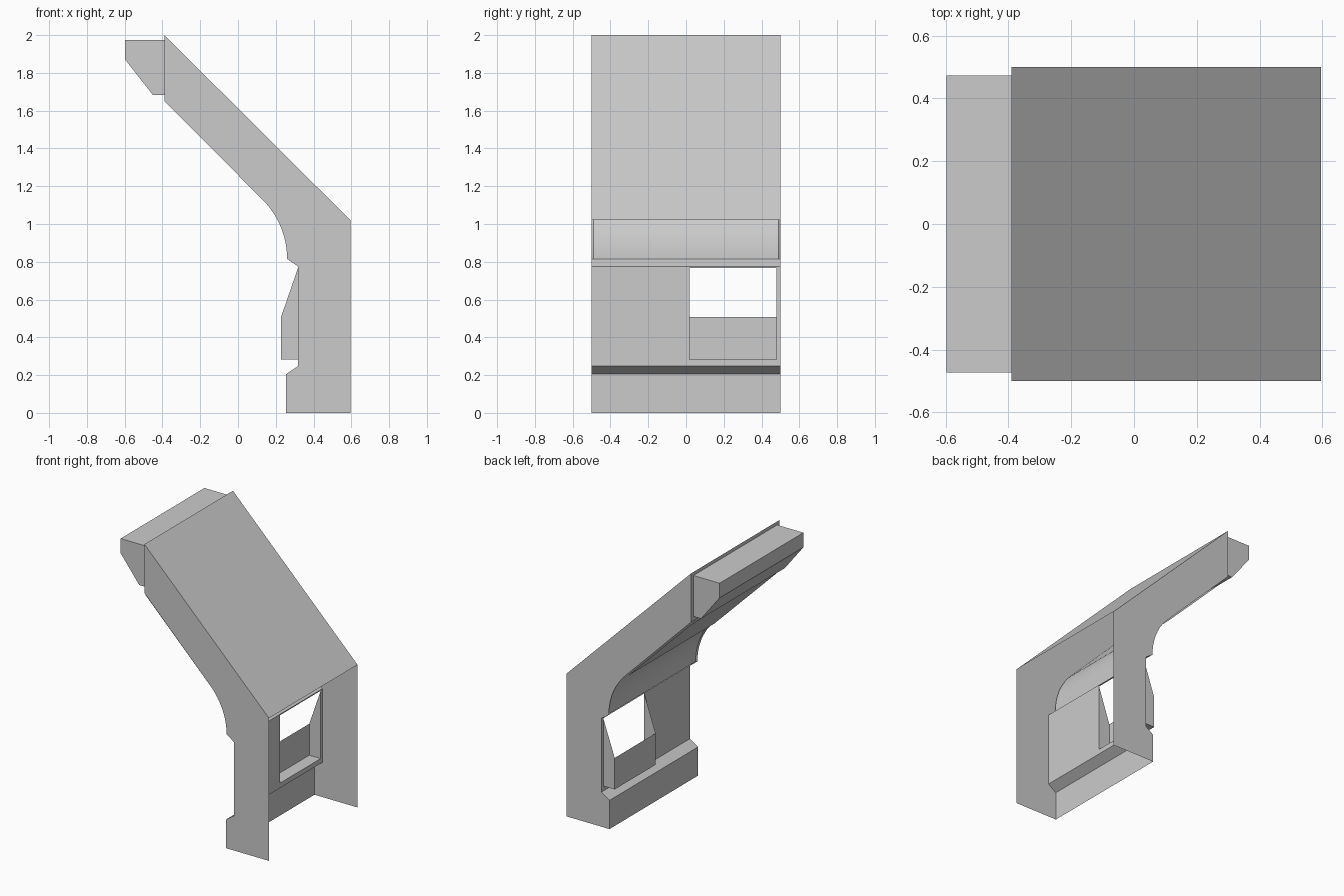
import bpy, bmesh
from math import cos, sin, radians

if "Cube" in bpy.data.objects:
    bpy.data.objects.remove(bpy.data.objects["Cube"])


def make(name, faces, smooth=False):
    """Object from a list of polygons given as point lists."""
    bm = bmesh.new()
    for f in faces:
        bm.faces.new([bm.verts.new(p) for p in f])
    bmesh.ops.remove_doubles(bm, verts=bm.verts, dist=1e-4)
    bmesh.ops.recalc_face_normals(bm, faces=bm.faces)
    me = bpy.data.meshes.new(name)
    bm.to_mesh(me)
    bm.free()
    ob = bpy.data.objects.new(name, me)
    bpy.context.collection.objects.link(ob)
    if smooth:
        bpy.ops.object.select_all(action='DESELECT')
        ob.select_set(True)
        bpy.context.view_layer.objects.active = ob
        bpy.ops.object.shade_smooth_by_angle(angle=radians(30))
    return ob


def at(pts, y):
    return [(x, y, z) for x, z in pts]


def strip(a, b, ya, yb):
    """Quads between profile a at ya and profile b at yb."""
    A, B = at(a, ya), at(b, yb)
    return [[A[i], A[i + 1], B[i + 1], B[i]] for i in range(len(a) - 1)]


def arc(r):
    return [(-0.184 + r * cos(radians(t)), 0.815 + r * sin(radians(t)))
            for t in [45 - 45 * i / 12 for i in range(13)]]


# Side profile: ceiling slope and curve, then the stepped wall
R = 0.444
rim = [(-0.39, 1.651)] + arc(R)
wall_top, wall_low = (0.318, 0.775), (0.318, 0.248)
foot = [wall_low, (0.255, 0.205), (0.255, 0)]
outline = rim + [wall_top] + foot + [(0.595, 0), (0.595, 1.02), (-0.39, 2.0)]
make("side_walls", [at(outline, -0.5), at(outline, 0.5)])

# Roof slope and its closed upper end
make("roof", strip([(0.595, 1.02), (-0.39, 2.0), (-0.39, 1.651)],
                   [(0.595, 1.02), (-0.39, 2.0), (-0.39, 1.651)], -0.5, 0.5))

# Recessed ceiling with a narrow rim on each side
inner = [(-0.39, 1.664)] + arc(R + 0.008)
faces = strip(inner, inner, -0.49, 0.49)
for s in (-1, 1):
    faces += strip(rim, inner, s * 0.5, s * 0.49)
make("curved_ceiling", faces, smooth=True)

# Thin lining hanging just under the ceiling slope
lining = [(-0.39, 1.635), (0.118, 1.128)]
make("ceiling_lining", strip(lining, lining, -0.49, 0.49))

# Ledges above and below the window wall
ledge = [rim[-1], wall_top]
make("upper_ledge", strip(ledge, ledge, -0.5, 0.5))
make("lower_wall", strip(foot, foot, -0.5, 0.5))

# Window wall with an opening
ys, zs = [-0.5, 0.018, 0.48, 0.5], [0.248, 0.283, 0.768, 0.775]
faces = []
for i in range(3):
    for j in range(3):
        if (i, j) != (1, 1):
            y0, y1, z0, z1 = ys[i], ys[i + 1], zs[j], zs[j + 1]
            faces.append([(0.318, y0, z0), (0.318, y1, z0),
                          (0.318, y1, z1), (0.318, y0, z1)])
make("window_wall", faces)

# Projecting window box, open on its slanted face
box = [(0.318, 0.283), (0.228, 0.283), (0.228, 0.508), (0.318, 0.768)]
make("window_box", [at(box, 0.018), at(box, 0.48)]
     + strip(box[:3], box[:3], 0.018, 0.48))

# Beam along the upper end
beam = [(-0.39, 1.975), (-0.597, 1.975), (-0.597, 1.87), (-0.45, 1.682), (-0.39, 1.682)]
make("top_beam", [at(beam, -0.473), at(beam, 0.473)]
     + strip(beam, beam, -0.473, 0.473))
